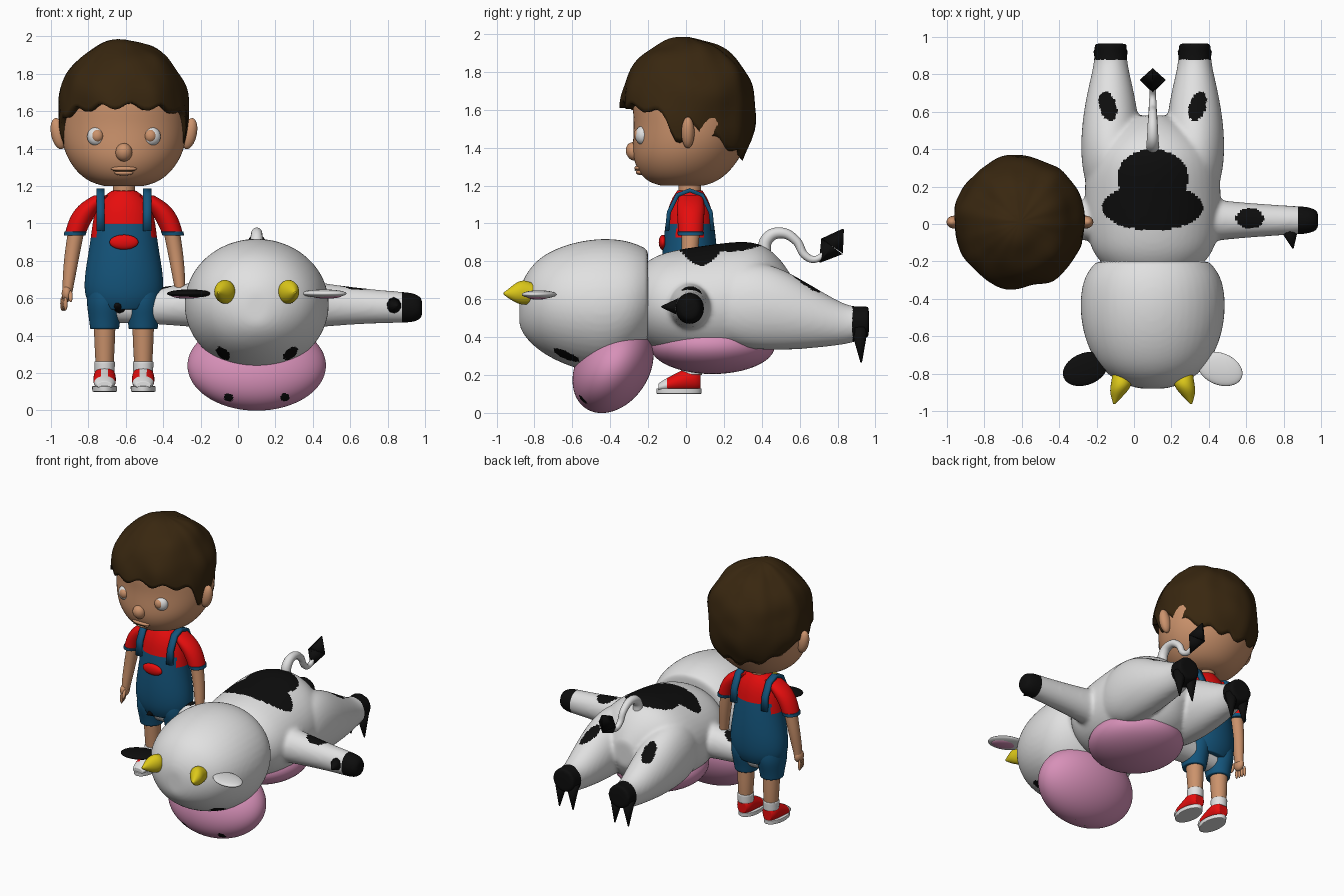
import bpy, bmesh, math
from mathutils import Matrix, Vector, Euler, noise

if "Cube" in bpy.data.objects:
    bpy.data.objects.remove(bpy.data.objects["Cube"])


def material(name, *rgb):
    m = bpy.data.materials.new(name)
    m.use_nodes = True
    m.diffuse_color = (*rgb, 1)
    m.node_tree.nodes["Principled BSDF"].inputs["Base Color"].default_value = (*rgb, 1)
    return m


WHITE = material("white", .75, .75, .75)
BLACK = material("black", .004, .004, .004)
PINK = material("pink", .68, .28, .48)
YELLOW = material("yellow", .72, .58, .01)
SKIN = material("skin", .6, .29, .15)
HAIR = material("dark brown hair", .04, .02, .005)
RED = material("red", .8, .004, .004)
BLUE = material("denim blue", .007, .09, .2)
GREEN = material("green", .02, .16, .02)

BOY, COW = -.61, .1      # x centre of each figure


def finish(bm, name, mats):
    bmesh.ops.recalc_face_normals(bm, faces=bm.faces)
    me = bpy.data.meshes.new(name)
    bm.to_mesh(me)
    bm.free()
    for m in mats:
        me.materials.append(m)
    me.shade_smooth()
    ob = bpy.data.objects.new(name, me)
    bpy.context.collection.objects.link(ob)
    return ob


def bake(ob):
    # replace the mesh by its modified result
    graph = bpy.context.evaluated_depsgraph_get()
    me = bpy.data.meshes.new_from_object(ob.evaluated_get(graph))
    ob.modifiers.clear()
    ob.data = me
    me.shade_smooth()
    return ob


def paint(ob, rule):
    for p in ob.data.polygons:
        p.material_index = int(rule(p.center, p.normal))


def ball(name, loc, size, mats, rot=(0, 0, 0), level=4):
    bm = bmesh.new()
    turn = Euler([math.radians(a) for a in rot])
    bmesh.ops.create_icosphere(bm, subdivisions=level, radius=1,
                               matrix=Matrix.LocRotScale(Vector(loc), turn, Vector(size)))
    return finish(bm, name, mats)


def spike(name, base, tip, radius, mat, sides=10):
    a, b = Vector(base), Vector(tip)
    bm = bmesh.new()
    place = Matrix.Translation((a + b) / 2) @ (b - a).to_track_quat('Z', 'Y').to_matrix().to_4x4()
    bmesh.ops.create_cone(bm, cap_ends=True, segments=sides, radius1=radius, radius2=.004,
                          depth=(b - a).length, matrix=place)
    finish(bm, name, [mat])


def skin_rings(bm, rings):
    for a, b in zip(rings, rings[1:]):
        for i in range(len(a)):
            j = (i + 1) % len(a)
            bm.faces.new((a[i], a[j], b[j], b[i]))


def loft(name, axis, rings, mats, level=2, sides=12):
    # rings are (x, y, z, radius one, radius two) across the given axis
    u, v = {'X': (1, 2), 'Y': (0, 2), 'Z': (0, 1)}[axis]
    bm = bmesh.new()
    rows = []
    for r in [rings[0], *rings, rings[-1]]:
        row = []
        for k in range(sides):
            t = math.tau * k / sides
            co = Vector(r[:3])
            co[u] += r[3] * math.cos(t) * 1.045
            co[v] += r[4] * math.sin(t) * 1.045
            row.append(bm.verts.new(co))
        rows.append(row)
    skin_rings(bm, rows)
    bm.faces.new(rows[0])
    bm.faces.new(rows[-1])
    ob = finish(bm, name, mats)
    mod = ob.modifiers.new("Round", 'SUBSURF')
    mod.levels = mod.render_levels = level
    return bake(ob)


def fuse(name, parts, mats):
    bm = bmesh.new()
    for p in parts:
        bm.from_mesh(p.data)
        bpy.data.objects.remove(p)
    ob = finish(bm, name, mats)
    ob.modifiers.new("Fuse", 'REMESH').voxel_size = .013
    ob.modifiers.new("Soften", 'SMOOTH').iterations = 8
    return bake(ob)


def oval(a, b, ca, cb, ra, rb, turn=0):
    a, b = a - ca, b - cb
    c, s = math.cos(turn), math.sin(turn)
    return ((a * c + b * s) / ra) ** 2 + ((b * c - a * s) / rb) ** 2 < 1


# ---- Cow body, limbs fused into one skin
def yring(y, rx, low, high, x=COW):
    return (x, y, (low + high) / 2, rx, (high - low) / 2)


parts = [loft("trunk", 'Y', [yring(-.23, .25, .38, .78), yring(-.15, .33, .32, .84), yring(0, .36, .28, .87),
                             yring(.15, .365, .26, .89), yring(.3, .36, .27, .91), yring(.42, .31, .31, .89),
                             yring(.52, .2, .38, .79), yring(.58, .08, .5, .68)], [WHITE])]
for s in (-1, 1):
    x = COW + s * .225
    parts.append(loft("leg", 'Y', [yring(.12, .1, .42, .7, x), yring(.28, .155, .34, .8, x),
                                   yring(.45, .16, .33, .79, x), yring(.6, .145, .335, .71, x),
                                   yring(.75, .115, .35, .62, x), yring(.87, .085, .365, .555, x),
                                   yring(.965, .088, .4, .565, x)], [WHITE]))
    arm = [(.2, .13, .14), (.36, .105, .115), (.6, .086, .092), (.78, .075, .083), (.85, .072, .08), (.885, .045, .05)]
    parts.append(loft("arm", 'X', [(COW + s * d, .02, .575 - d * .03, a, b) for d, a, b in arm], [WHITE]))
cow_body = fuse("cow_body", parts, [WHITE, BLACK])


def cow_spots(c, n):
    d = abs(c.x - COW)
    if c.y > .88 or d > .775:
        return True
    if n.z < .1:
        return False
    return (oval(d, c.y, 0, .09, .27, .125) or oval(d, c.y, 0, .25, .19, .15)
            or oval(d, c.y, .24, .63, .045, .08, -.3) or oval(d, c.y, .52, .03, .075, .055))


paint(cow_body, cow_spots)
ball("cow_belly", (COW, .14, .355), (.31, .33, .15), [PINK])
for s in (-1, 1):
    for k in (-1, 1):
        hx = COW + s * .225 + k * .045
        spike("hoof_prong", (hx, .915, .45), (hx + k * .01, .925, .265), .047, BLACK)
    spike("cow_thumb", (COW + s * .73, -.02, .56), (COW + s * .75, -.13, .56), .055, BLACK)

# ---- Cow head
skull = loft("cow_skull", 'Y', [yring(-.88, .06, .47, .63), yring(-.865, .14, .42, .7), yring(-.8, .255, .345, .8),
                                yring(-.7, .33, .28, .865), yring(-.56, .38, .225, .91), yring(-.4, .392, .2, .925),
                                yring(-.27, .365, .28, .9), yring(-.2, .3, .36, .86)], [WHITE])
cow_head = fuse("cow_head", [skull], [WHITE, BLACK])
paint(cow_head, lambda c, n: c.y < -.5 and oval(abs(c.x - COW), c.z, .18, .305, .045, .026, .7))
muzzle = ball("cow_muzzle", (COW, -.385, .24), (.37, .19, .26), [PINK, BLACK], (-33.5, 0, 0), 6)
paint(muzzle, lambda c, n: c.y < -.4 and oval(abs(c.x - COW), c.z, .15, .07, .024, .022))
for i in range(4):
    ball("grass_blade", (COW - .05 + i * .03, -.45 + .02 * (i % 2), .008), (.024, .01, .007), [GREEN],
         (0, 0, 50 - 70 * (i % 2)), 2)
for s, ear_mat in ((-1, BLACK), (1, WHITE)):
    loft("horn", 'Y', [(COW + s * .17, -.8, .63, .045, .05), (COW + s * .165, -.85, .635, .057, .068),
                       (COW + s * .18, -.89, .635, .05, .058), (COW + s * .195, -.93, .63, .026, .03),
                       (COW + s * .205, -.962, .63, .006, .006)], [YELLOW])
    ball("cow_ear", (COW + s * .36, -.775, .625), (.125, .085, .022), [ear_mat], (0, 0, -s * 22))
    ball("ear_lining", (COW + s * .375, -.782, .614), (.085, .055, .016), [PINK], (0, 0, -s * 22))

# ---- Cow tail
curve = bpy.data.curves.new("cow_tail", 'CURVE')
curve.dimensions = '3D'
curve.bevel_depth = .03
curve.use_fill_caps = True
path = [(.41, .82, 1.2), (.43, .92, 1.1), (.5, .95, .95), (.58, .91, .8), (.63, .83, .7), (.68, .81, .6), (.74, .85, .5)]
spline = curve.splines.new('BEZIER')
spline.bezier_points.add(len(path) - 1)
for p, (y, z, r) in zip(spline.bezier_points, path):
    p.co, p.radius = (COW, y, z), r
    p.handle_left_type = p.handle_right_type = 'AUTO'
curve.materials.append(WHITE)
bpy.context.collection.objects.link(bpy.data.objects.new("cow_tail", curve))
spike("tail_tuft_upper", (COW, .77, .88), (COW, .83, .97), .07, BLACK, 4)
spike("tail_tuft_lower", (COW, .77, .88), (COW, .705, .795), .07, BLACK, 4)


# ---- Boy head
def face_ring(z, rx, front, back):
    return (BOY, (front + back) / 2, z, rx, (back - front) / 2)


loft("boy_head", 'Z', [face_ring(1.2, .1, -.13, .09), face_ring(1.22, .18, -.2, .16), face_ring(1.28, .25, -.25, .23),
                       face_ring(1.36, .3, -.275, .285), face_ring(1.45, .325, -.27, .32),
                       face_ring(1.55, .33, -.265, .33), face_ring(1.66, .325, -.28, .33),
                       face_ring(1.78, .27, -.22, .26), face_ring(1.88, .12, -.1, .14)], [SKIN], sides=20)
ball("nose", (BOY, -.275, 1.38), (.045, .042, .05), [SKIN], (20, 0, 0), 3)
ball("upper_lip", (BOY, -.253, 1.292), (.07, .02, .014), [SKIN], level=3)
ball("lower_lip", (BOY, -.243, 1.27), (.05, .022, .014), [SKIN], level=3)
ball("mouth_line", (BOY, -.268, 1.281), (.06, .004, .003), [HAIR], level=3)
for s in (-1, 1):
    ball("eyeball", (BOY + s * .145, -.228, 1.465), (.052, .04, .052), [WHITE], level=3)
    ball("iris", (BOY + s * .142, -.25, 1.468), (.032, .025, .034), [SKIN], level=3)
    ball("boy_ear", (BOY + s * .35, .01, 1.48), (.04, .035, .085), [SKIN], (0, s * 12, 0), 3)

# ---- Hair cap, its rim height given by the angle from the front
rim = [(0, 1.63), (45, 1.61), (70, 1.57), (80, 1.43), (88, 1.42), (94, 1.52), (110, 1.46), (140, 1.38), (180, 1.34)]


def rim_height(deg):
    for (a, za), (b, zb) in zip(rim, rim[1:]):
        if a <= deg <= b:
            return za + (zb - za) * (deg - a) / (b - a)


bm = bmesh.new()
rows = []
COLS, LINES = 96, 28
for j in range(LINES + 2):
    row = []
    for k in range(COLS):
        t = math.tau * k / COLS - math.pi
        edge = rim_height(min(abs(math.degrees(t)), 180)) + .018 * math.sin(t * 13)
        drop = (edge - 1.62) / (.47 if edge < 1.62 else .36)
        a = math.acos(drop) * max(min(j, LINES) / LINES, .01)
        z = 1.62 + math.cos(a) * (.36 if a < math.pi / 2 else .47)
        r = math.sin(a) ** (1 if a < math.pi / 2 else .8)
        p = Vector((math.sin(t) * r * .35, -math.cos(t) * r * .355, z - 1.62))
        lump = noise.noise(p * 6) * .05 + noise.noise(Vector((math.sin(t) * 3, math.cos(t) * 3, z * 2))) * .03 * r
        p *= (1 + lump) * (.88 if j > LINES else 1)
        row.append(bm.verts.new(p + Vector((BOY, .01, 1.62))))
    rows.append(row)
skin_rings(bm, rows)
bm.faces.new(rows[0])
finish(bm, "hair", [HAIR])

# ---- Boy torso: shirt above, overalls below
loft("neck", 'Z', [(BOY, .02, 1.1, .06, .06), (BOY, .02, 1.24, .058, .06)], [SKIN])
torso = loft("torso", 'Z', [(BOY, .02, .54, .16, .11), (BOY, .02, .6, .21, .14), (BOY, .02, .7, .212, .15),
                            (BOY, .02, .8, .197, .148), (BOY, .02, .9, .18, .14), (BOY, .02, 1, .168, .128),
                            (BOY, .02, 1.08, .152, .115), (BOY, .02, 1.14, .115, .09),
                            (BOY, .02, 1.175, .065, .065)], [RED, BLUE], 3)
paint(torso, lambda c, n: c.z < .92 or c.z < 1 and abs(c.x - BOY) < .145)
ball("chest_pocket", (BOY, -.122, .9), (.078, .022, .04), [RED], level=3)

for s in (-1, 1):
    # shoulder strap ribbon
    bm = bmesh.new()
    line = [(-.1, .96), (-.09, 1.06), (-.045, 1.15), (.02, 1.175), (.085, 1.15), (.13, 1.06), (.14, .96)]
    edge = [[bm.verts.new((BOY + s * .125 + w, y, z)) for w in (-.022, .022)] for y, z in line]
    for a, b in zip(edge, edge[1:]):
        bm.faces.new((a[0], a[1], b[1], b[0]))
    strap = finish(bm, "overall_strap", [BLUE])
    thick = strap.modifiers.new("Thickness", 'SOLIDIFY')
    thick.thickness, thick.offset = .022, 0

    # sleeve, cuff, arm and hand
    loft("sleeve", 'Z', [(BOY + s * .26, .025, .945, .055, .065), (BOY + s * .235, .025, 1.02, .062, .07),
                         (BOY + s * .18, .025, 1.1, .068, .075), (BOY + s * .11, .025, 1.15, .05, .06)], [RED])
    loft("sleeve_cuff", 'Z', [(BOY + s * .264, .025, .935, .058, .068), (BOY + s * .258, .025, .957, .06, .07)], [BLUE])
    loft("boy_arm", 'Z', [(BOY + s * .302, 0, .63, .026, .032), (BOY + s * .295, .005, .7, .033, .036),
                          (BOY + s * .28, .02, .82, .04, .042), (BOY + s * .255, .025, .96, .044, .048)], [SKIN])
    ball("palm", (BOY + s * .305, -.005, .625), (.028, .042, .045), [SKIN], level=3)
    for k in range(4):
        ball("finger", (BOY + s * (.312 + .006 * k), -.035 + .02 * k, .572), (.011, .011, .04), [SKIN], level=2)
    ball("thumb", (BOY + s * .285, -.045, .61), (.012, .013, .035), [SKIN], (-25, 0, 0), 2)

    # trouser leg, leg, sock and shoe
    x = BOY + s * .103
    loft("trouser_leg", 'Z', [(x, .02, .435, .077, .082), (x, .02, .5, .085, .095), (x, .02, .58, .098, .12),
                              (x, .02, .66, .09, .11)], [BLUE])
    loft("boy_leg", 'Z', [(x, .03, .22, .046, .048), (x, .03, .32, .053, .056), (x, .025, .46, .058, .062)], [SKIN])
    loft("sock", 'Z', [(x, .03, .2, .053, .055), (x, .03, .262, .055, .057)], [WHITE])
    loft("shoe_sole", 'Z', [(x, -.037, .1, .066, .118), (x, -.037, .13, .067, .12)], [WHITE])
    shoe = loft("shoe", 'Y', [(x, -.145, .135, .04, .02), (x, -.11, .145, .058, .035), (x, -.05, .16, .06, .05),
                              (x, .01, .178, .06, .065), (x, .055, .18, .055, .065), (x, .077, .17, .035, .045)],
                [RED, WHITE], 3)
    paint(shoe, lambda c, n: c.y < -.1 or (c.y < 0 and n.z > .3 and abs(c.x - x) < .02))
